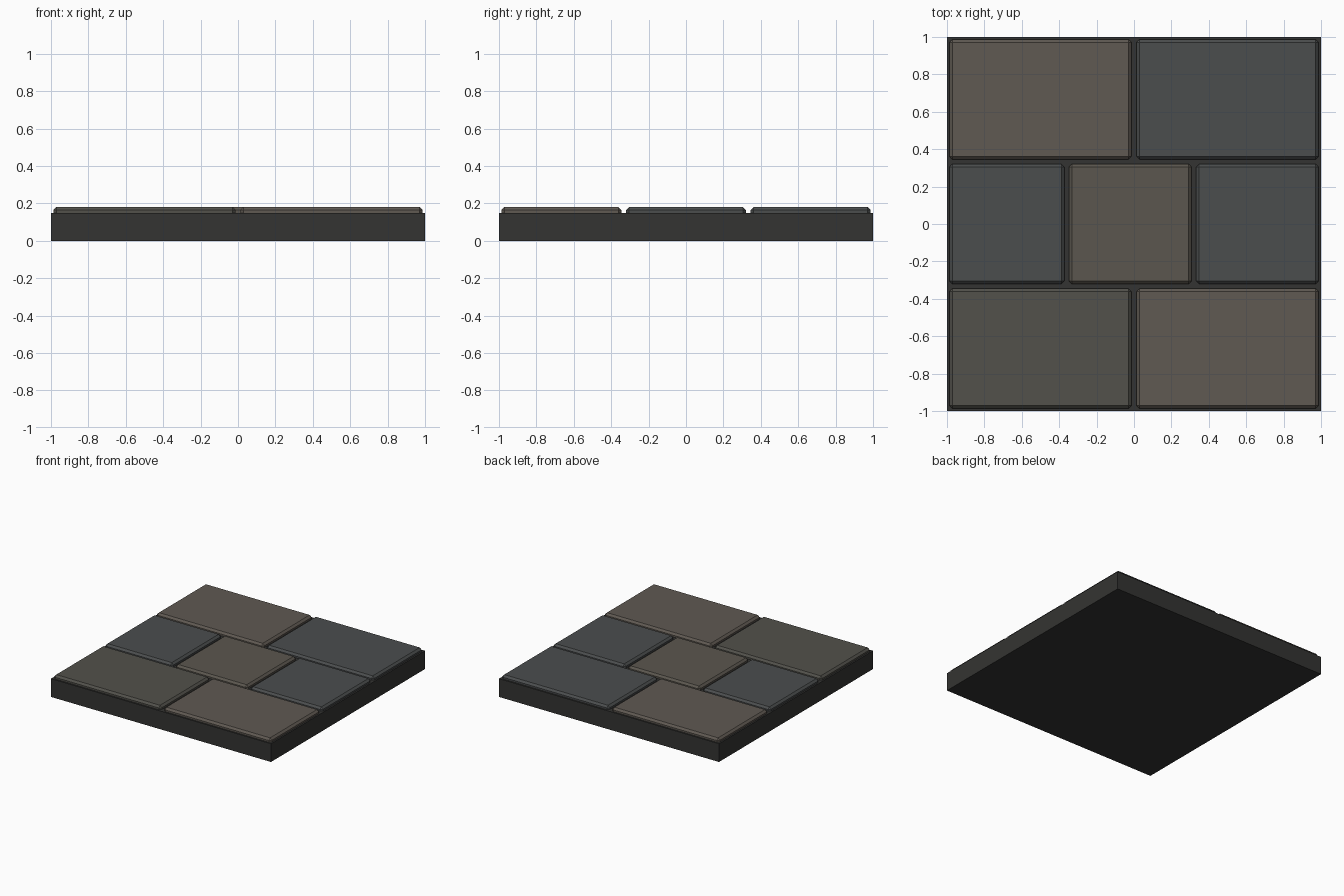
import bpy, bmesh

if "Cube" in bpy.data.objects:
    bpy.data.objects.remove(bpy.data.objects["Cube"])

GAP = 0.0125      # half of the joint between slabs
BEVEL = 0.016
BASE_TOP, SLAB_TOP = 0.15, 0.18


def material(name, rgb):
    mat = bpy.data.materials.new(name)
    mat.diffuse_color = (*rgb, 1)
    mat.use_nodes = True
    mat.node_tree.nodes["Principled BSDF"].inputs["Base Color"].default_value = mat.diffuse_color
    return mat


def box(name, x0, x1, y0, y1, z0, z1, mat, bevel=0):
    bm = bmesh.new()
    bmesh.ops.create_cube(bm, size=1)
    for v in bm.verts:
        v.co = ((x0 + x1) / 2 + v.co.x * (x1 - x0),
                (y0 + y1) / 2 + v.co.y * (y1 - y0),
                (z0 + z1) / 2 + v.co.z * (z1 - z0))
    if bevel:
        # chamfer everything except the hidden bottom rim
        edges = [e for e in bm.edges if max(v.co.z for v in e.verts) > z0 + 1e-4]
        bmesh.ops.bevel(bm, geom=edges, offset=bevel, segments=1,
                        profile=0.5, affect='EDGES')
    mesh = bpy.data.meshes.new(name)
    bm.to_mesh(mesh)
    bm.free()
    mesh.materials.append(mat)
    obj = bpy.data.objects.new(name, mesh)
    bpy.context.collection.objects.link(obj)
    return obj


mortar = material("mortar", (0.034, 0.034, 0.032))
brown = material("brown_stone", (0.115, 0.100, 0.084))
slate = material("slate_stone", (0.070, 0.075, 0.076))
olive = material("olive_stone", (0.105, 0.094, 0.077))
grey = material("grey_stone", (0.084, 0.082, 0.070))

# Mortar bed
box("base", -1, 1, -1, 1, 0, BASE_TOP, mortar)

# Paving rows, front to back: column boundaries and stone colours
rows = [
    ([-1, 0, 1], [grey, brown]),
    ([-1, -0.36, 0.32, 1], [slate, olive, slate]),
    ([-1, 0, 1], [brown, slate]),
]
for r, (cols, mats) in enumerate(rows):
    y0 = -1 + r * 2 / 3
    for c, mat in enumerate(mats):
        box(f"paving_slab_{r + 1}_{c + 1}",
            cols[c] + GAP, cols[c + 1] - GAP, y0 + GAP, y0 + 2 / 3 - GAP,
            BASE_TOP - 0.01, SLAB_TOP, mat, BEVEL)
